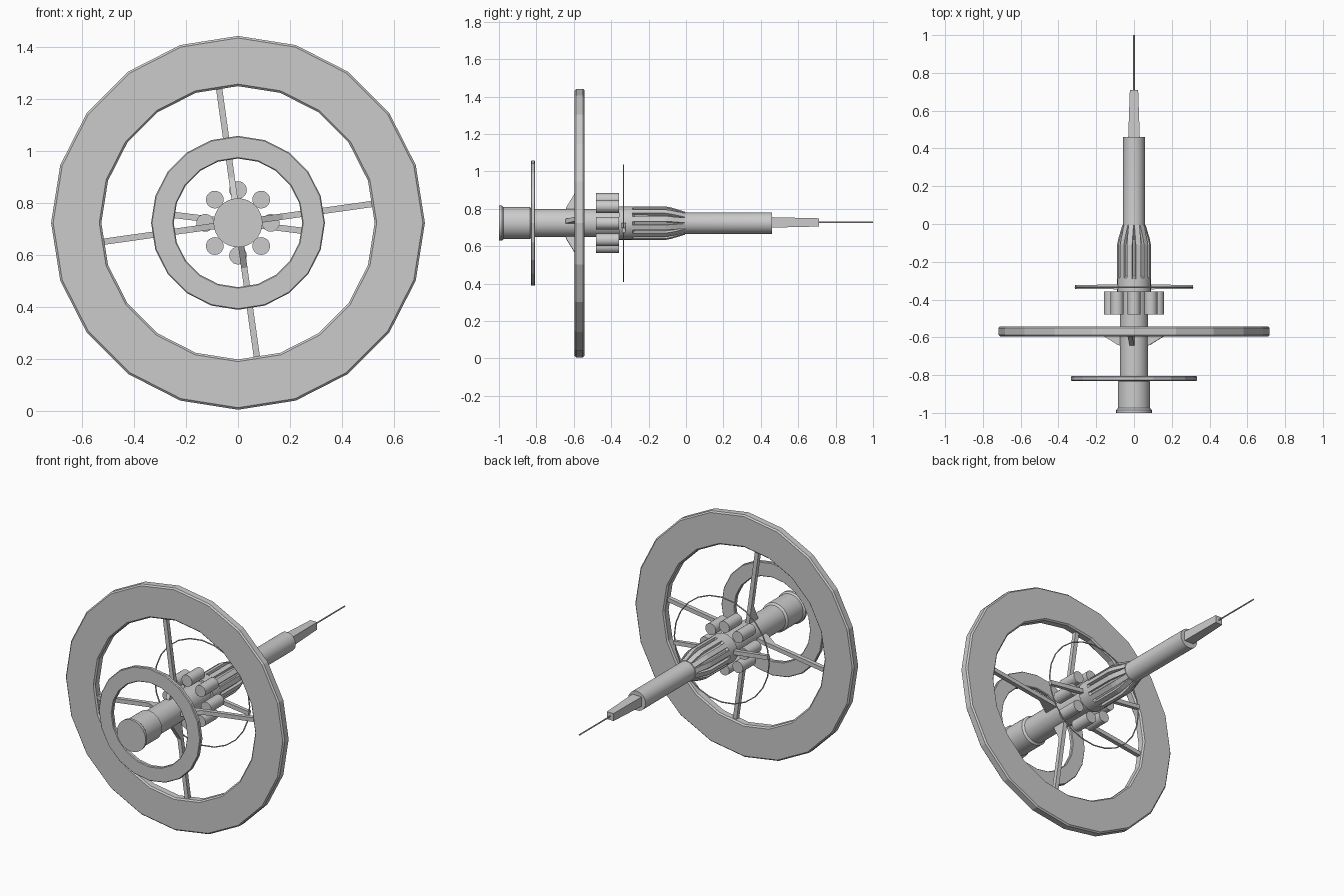
import bpy, bmesh
from math import sin, cos, pi, radians

if "Cube" in bpy.data.objects:
    bpy.data.objects.remove(bpy.data.objects["Cube"])

CZ = 0.723  # height of the long axis


def finish(name, bm, smooth=False):
    bmesh.ops.recalc_face_normals(bm, faces=bm.faces)
    me = bpy.data.meshes.new(name)
    bm.to_mesh(me)
    bm.free()
    ob = bpy.data.objects.new(name, me)
    bpy.context.collection.objects.link(ob)
    if smooth:
        bpy.ops.object.select_all(action='DESELECT')
        ob.select_set(True)
        bpy.context.view_layer.objects.active = ob
        bpy.ops.object.shade_smooth_by_angle(angle=radians(30))
    return ob


def lathe(name, profile, n, closed=False, cx=0, cz=CZ, smooth=False):
    """Turn (radius, y) points about the y axis; closed makes a ring, open gets end caps."""
    bm = bmesh.new()
    loops = [[bm.verts.new((cx + r * sin(2 * pi * i / n), y, cz + r * cos(2 * pi * i / n)))
              for i in range(n)] for r, y in profile]
    pairs = list(zip(loops, loops[1:]))
    if closed:
        pairs.append((loops[-1], loops[0]))
    else:
        bm.faces.new(loops[0])
        bm.faces.new(loops[-1])
    for a, b in pairs:
        for i in range(n):
            j = (i + 1) % n
            bm.faces.new((a[i], a[j], b[j], b[i]))
    return finish(name, bm, smooth)


def flat_ring(name, r0, r1, y0, y1, bev, n=20):
    prof = [(r0 + bev, y0), (r1 - bev, y0), (r1, y0 + bev), (r1, y1 - bev),
            (r1 - bev, y1), (r0 + bev, y1), (r0, y1 - bev), (r0, y0 + bev)]
    return lathe(name, prof, n, closed=True)


def radial_plates(name, outline, width, angles):
    """Plates with an (r, y) outline standing out from the axis at each angle."""
    bm = bmesh.new()
    for a in angles:
        sides = []
        for t in (-width / 2, width / 2):
            sides.append([bm.verts.new((r * cos(a) - t * sin(a), y, CZ + r * sin(a) + t * cos(a)))
                          for r, y in outline])
            bm.faces.new(sides[-1])
        n = len(outline)
        for i in range(n):
            j = (i + 1) % n
            bm.faces.new((sides[0][i], sides[0][j], sides[1][j], sides[1][i]))
    return finish(name, bm)


# Engine end and spine
lathe("engine_section", [(0.094, -1.0), (0.094, -0.985), (0.086, -0.975), (0.086, -0.835),
                         (0.075, -0.825), (0.075, -0.35)], 32, smooth=True)

# Big habitat ring with braced spokes, and the small floating ring
flat_ring("habitat_ring", 0.525, 0.718, -0.595, -0.543, 0.008)
radial_plates("ring_spokes", [(0.06, -0.648), (0.085, -0.64), (0.175, -0.585), (0.54, -0.585),
                              (0.54, -0.56), (0.06, -0.56)], 0.024,
              [radians(8) + k * pi / 2 for k in range(4)])
flat_ring("rear_ring", 0.247, 0.334, -0.83, -0.806, 0.004)

# Eight tanks clustered round the spine
for k in range(8):
    a = k * pi / 4
    lathe(f"tank_{k}", [(0.034, -0.48), (0.034, -0.357)], 20,
          cx=0.126 * cos(a), cz=CZ + 0.126 * sin(a), smooth=True)

# Thin hoop with two support arms
flat_ring("wire_hoop", 0.308, 0.314, -0.338, -0.332, 0.001, 24)
radial_plates("hoop_arms", [(0.06, -0.346), (0.312, -0.343), (0.312, -0.323), (0.06, -0.32)],
              0.024, [radians(-7), radians(173)])

# Collar, ribbed neck and forward tube
lathe("neck_and_tube", [(0.089, -0.357), (0.089, -0.285), (0.076, -0.275), (0.074, -0.11),
                        (0.057, -0.02), (0.057, 0.46)], 32, smooth=True)
radial_plates("neck_ribs", [(0.06, -0.29), (0.089, -0.29), (0.089, -0.11), (0.083, -0.08),
                            (0.06, -0.005), (0.05, -0.005)], 0.028,
              [(k + 0.5) * pi / 6 for k in range(12)])

# Tapered square nose
bm = bmesh.new()
bmesh.ops.create_cube(bm, size=2)
for v in bm.verts:
    front = v.co.y > 0
    v.co.x *= 0.022 if front else 0.031
    v.co.z = CZ + 0.004 + v.co.z * (0.022 if front else 0.028)
    v.co.y = 0.71 if front else 0.45
finish("nose_block", bm)

# Antenna
lathe("antenna", [(0.004, 0.70), (0.004, 1.0)], 8, cz=CZ + 0.004)
